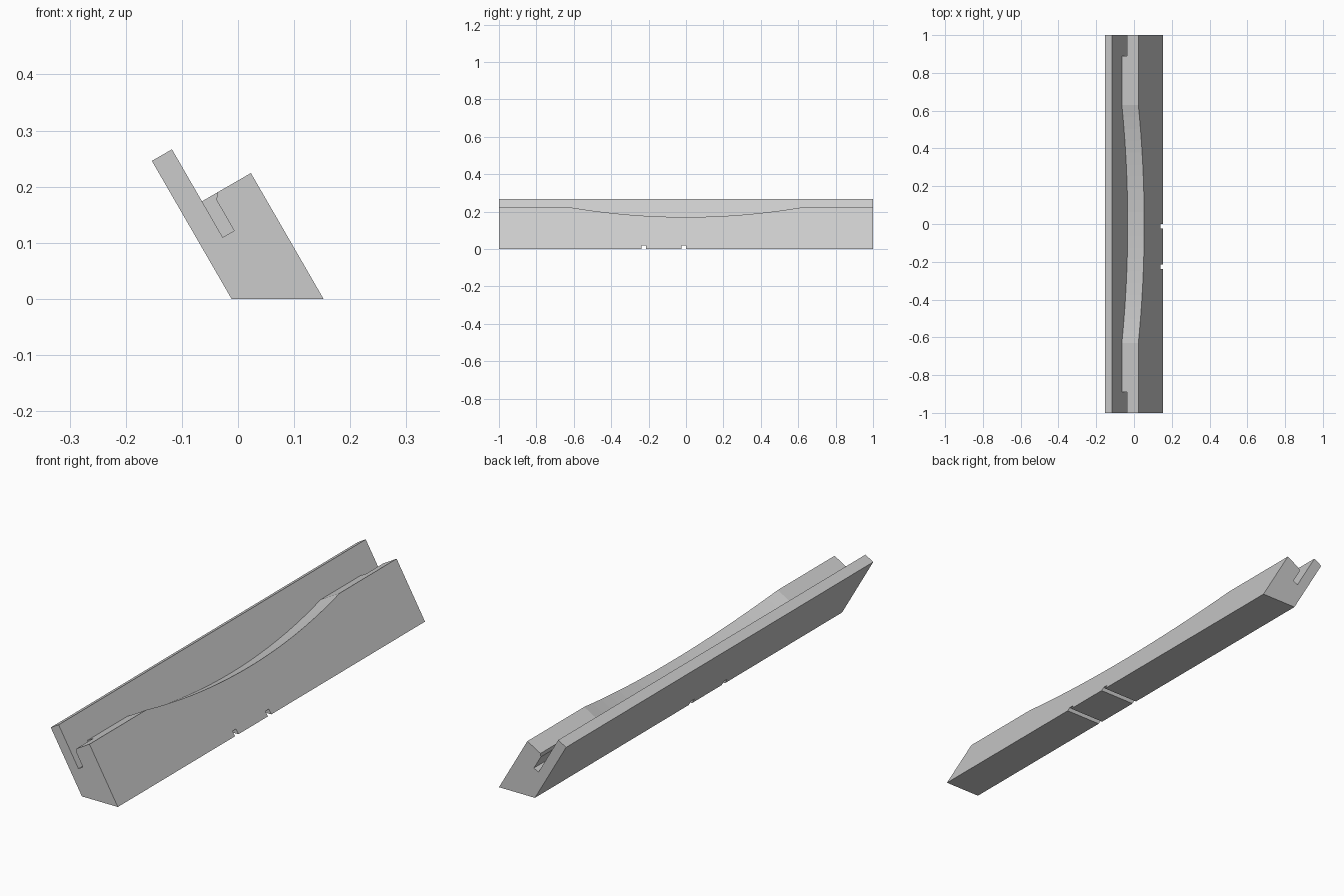
import bpy, bmesh, math

if "Cube" in bpy.data.objects:
    bpy.data.objects.remove(bpy.data.objects["Cube"])

grey = bpy.data.materials.new("light_grey")
grey.diffuse_color = (0.6, 0.6, 0.6, 1)
grey.use_nodes = True
grey.node_tree.nodes["Principled BSDF"].inputs["Base Color"].default_value = grey.diffuse_color

SIN, COS = math.sin(math.radians(60)), 0.5
LEDGE, BOARD, THICK = 0.177, 0.0413, 0.142   # ledge height, board and total thickness


def lean(s, t):
    """Point s up the leaning direction and t across it, as (x, z)."""
    return (-0.0115 - COS * s + SIN * t, SIN * s + COS * t)


def loft(name, sections):
    """Skin a closed body through (y, profile) sections."""
    bm = bmesh.new()
    rings = [[bm.verts.new((x, y, z)) for x, z in prof] for y, prof in sections]
    for a, b in zip(rings, rings[1:]):
        for i in range(len(a)):
            j = (i + 1) % len(a)
            bm.faces.new((a[i], a[j], b[j], b[i]))
    bm.faces.new(rings[0])
    bm.faces.new(rings[-1])
    bmesh.ops.recalc_face_normals(bm, faces=bm.faces)
    mesh = bpy.data.meshes.new(name)
    bm.to_mesh(mesh)
    bm.free()
    mesh.materials.append(grey)
    obj = bpy.data.objects.new(name, mesh)
    bpy.context.collection.objects.link(obj)
    return obj


def cut(body, cutter):
    cutter.hide_render = True
    mod = body.modifiers.new("cut", 'BOOLEAN')
    mod.operation = 'DIFFERENCE'
    mod.solver = 'EXACT'
    mod.object = cutter
    bpy.context.view_layer.objects.active = body
    bpy.ops.object.modifier_apply(modifier=mod.name)
    bpy.data.objects.remove(cutter)


# Leaning block with tall back board; the front ledge dips in a shallow arc
HALF, DIP = 0.63, 0.062
R = (HALF ** 2 + DIP ** 2) / (2 * DIP)


def section(y):
    drop = max(0.0, math.sqrt(R * R - min(abs(y), HALF) ** 2) - (R - DIP))
    s = LEDGE - drop
    return [lean(0, 0), lean(-THICK * COS / SIN, THICK), lean(s, THICK),
            lean(s, BOARD), lean(0.284, BOARD), lean(0.284, 0)]


stations = [-1] + [HALF * (i / 10 - 1) for i in range(21)] + [1]
holder = loft("leaning_holder", [(y, section(y)) for y in stations])

# Chamfered slot at each end, against the board
slot = [lean(0.103, BOARD), lean(0.103, 0.0648), lean(0.166, 0.0648),
        lean(LEDGE, 0.073), lean(0.2, 0.073), lean(0.2, BOARD)]
for side in (-1, 1):
    cut(holder, loft("slot_cutter", [(side * 0.89, slot), (side * 1.1, slot)]))

# Two narrow grooves across the underside
groove = [(-0.3, -0.05), (0.3, -0.05), (0.3, 0.019), (-0.3, 0.019)]
for y in (-0.226, -0.012):
    cut(holder, loft("groove_cutter", [(y - 0.011, groove), (y + 0.011, groove)]))
